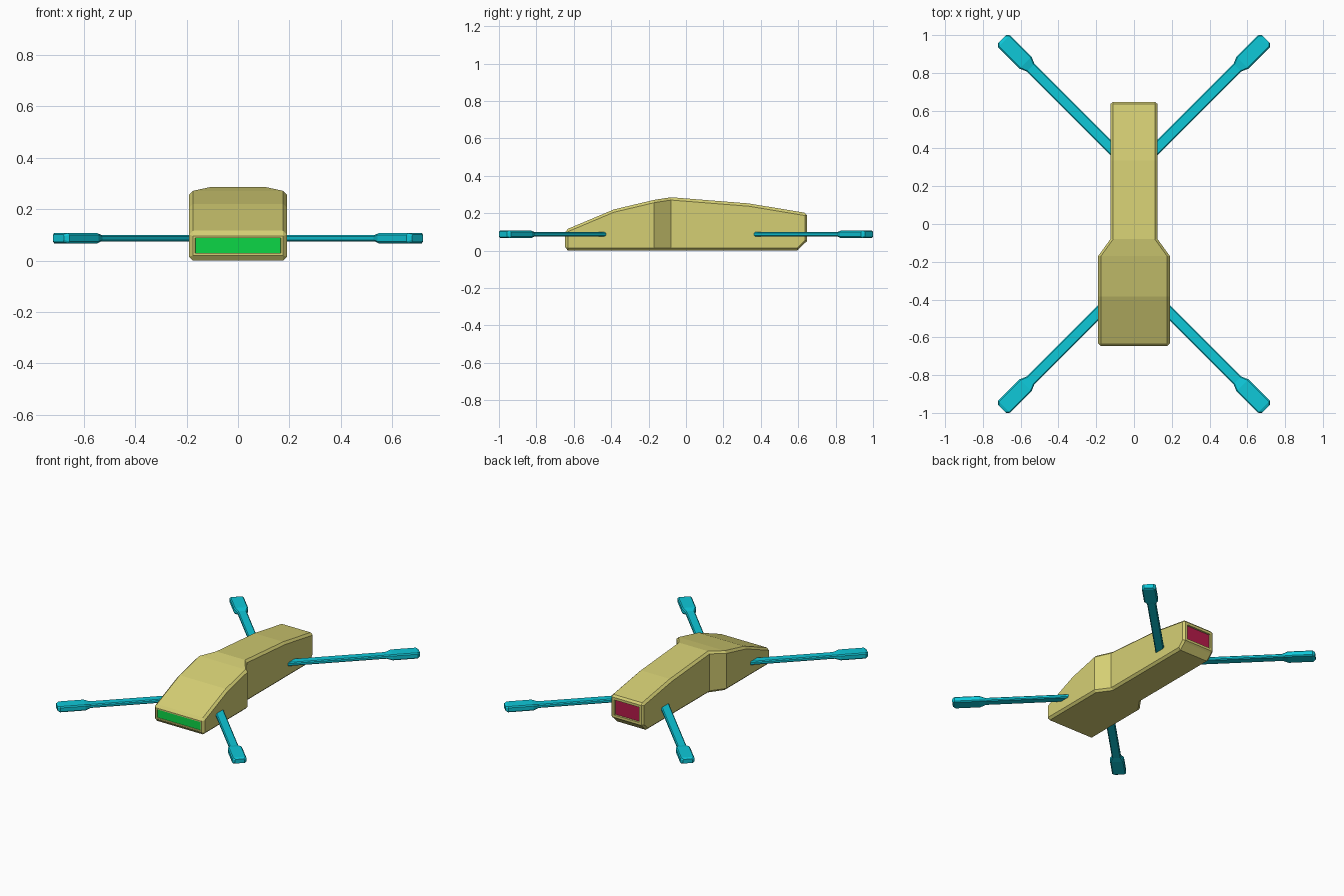
import bpy, bmesh, math
from mathutils import Matrix

if "Cube" in bpy.data.objects:
    bpy.data.objects.remove(bpy.data.objects["Cube"])


def material(name, rgb):
    # 0-255 display colour to linear diffuse colour
    lin = [((c / 255 + 0.055) / 1.055) ** 2.4 if c > 10 else c / 255 / 12.92 for c in rgb]
    m = bpy.data.materials.new(name)
    m.diffuse_color = (*lin, 1)
    m.use_nodes = True
    m.node_tree.nodes["Principled BSDF"].inputs["Base Color"].default_value = m.diffuse_color
    return m


OLIVE = material("olive_yellow", (213, 207, 116))
CYAN = material("cyan", (14, 200, 217))
GREEN = material("green", (12, 214, 70))
RED = material("crimson", (182, 27, 74))


def section(y, w, zb, zt, c):
    # chamfered rectangle across the y axis
    return [(-w + c, y, zb), (w - c, y, zb), (w, y, zb + c), (w, y, zt - c),
            (w - c, y, zt), (-w + c, y, zt), (-w, y, zt - c), (-w, y, zb + c)]


def loft(rings):
    # skin a chain of sections and cap both ends
    bm = bmesh.new()
    vs = [[bm.verts.new(p) for p in r] for r in rings]
    for a, b in zip(vs, vs[1:]):
        for i in range(8):
            j = (i + 1) % 8
            bm.faces.new((a[i], a[j], b[j], b[i]))
    bm.faces.new(vs[0])
    bm.faces.new(vs[-1])
    bmesh.ops.remove_doubles(bm, verts=bm.verts, dist=1e-5)
    bmesh.ops.recalc_face_normals(bm, faces=bm.faces)
    return bm


def finish(bm, name, mats):
    me = bpy.data.meshes.new(name)
    bm.to_mesh(me)
    bm.free()
    for m in mats:
        me.materials.append(m)
    ob = bpy.data.objects.new(name, me)
    bpy.context.collection.objects.link(ob)
    return ob


# Body: broad nose, necked down to a narrow tail
body = loft([section(*s) for s in (
    (-0.647, 0.175, 0.020, 0.096, 0.0),
    (-0.632, 0.19, 0.0, 0.116, 0.015),
    (-0.385, 0.19, 0.0, 0.220, 0.015),
    (-0.17, 0.19, 0.0, 0.271, 0.015),
    (-0.08, 0.125, 0.0, 0.285, 0.015),
    (0.335, 0.125, 0.0, 0.252, 0.015),
    (0.595, 0.125, 0.0, 0.209, 0.015),
    (0.635, 0.125, 0.040, 0.202, 0.015),
    (0.647, 0.112, 0.050, 0.188, 0.0))])

# Recessed front window (green) and rear panel (red)
for sign, inset, depth, slot in ((-1, 0.012, 0.006, 1), (1, 0.024, 0.012, 2)):
    cap = max(body.faces, key=lambda f: sign * f.calc_center_median().y)
    bmesh.ops.inset_region(body, faces=[cap], thickness=inset)
    bmesh.ops.inset_region(body, faces=[cap], thickness=0.001, depth=-depth)
    cap.material_index = slot
finish(body, "body", [OLIVE, GREEN, RED])

# Four diagonal arms, each ending in a wider pad
ARM_Z = 0.087
for side, sx in (("right", 1), ("left", -1)):
    for end, sy in (("rear", 1), ("front", -1)):
        arm = loft([section(y, w, ARM_Z - h, ARM_Z + h, c) for y, w, h, c in (
            (0.12, 0.029, 0.0125, 0.006),
            (0.775, 0.029, 0.0125, 0.006),
            (0.812, 0.045, 0.020, 0.007),
            (0.972, 0.045, 0.020, 0.007),
            (0.987, 0.031, 0.014, 0.006))])
        angle = math.atan2(sy, sx) - math.pi / 2
        arm.transform(Matrix.Translation((0, sy * 0.28, 0)) @ Matrix.Rotation(angle, 4, 'Z'))
        finish(arm, f"{end}_{side}_arm", [CYAN])
